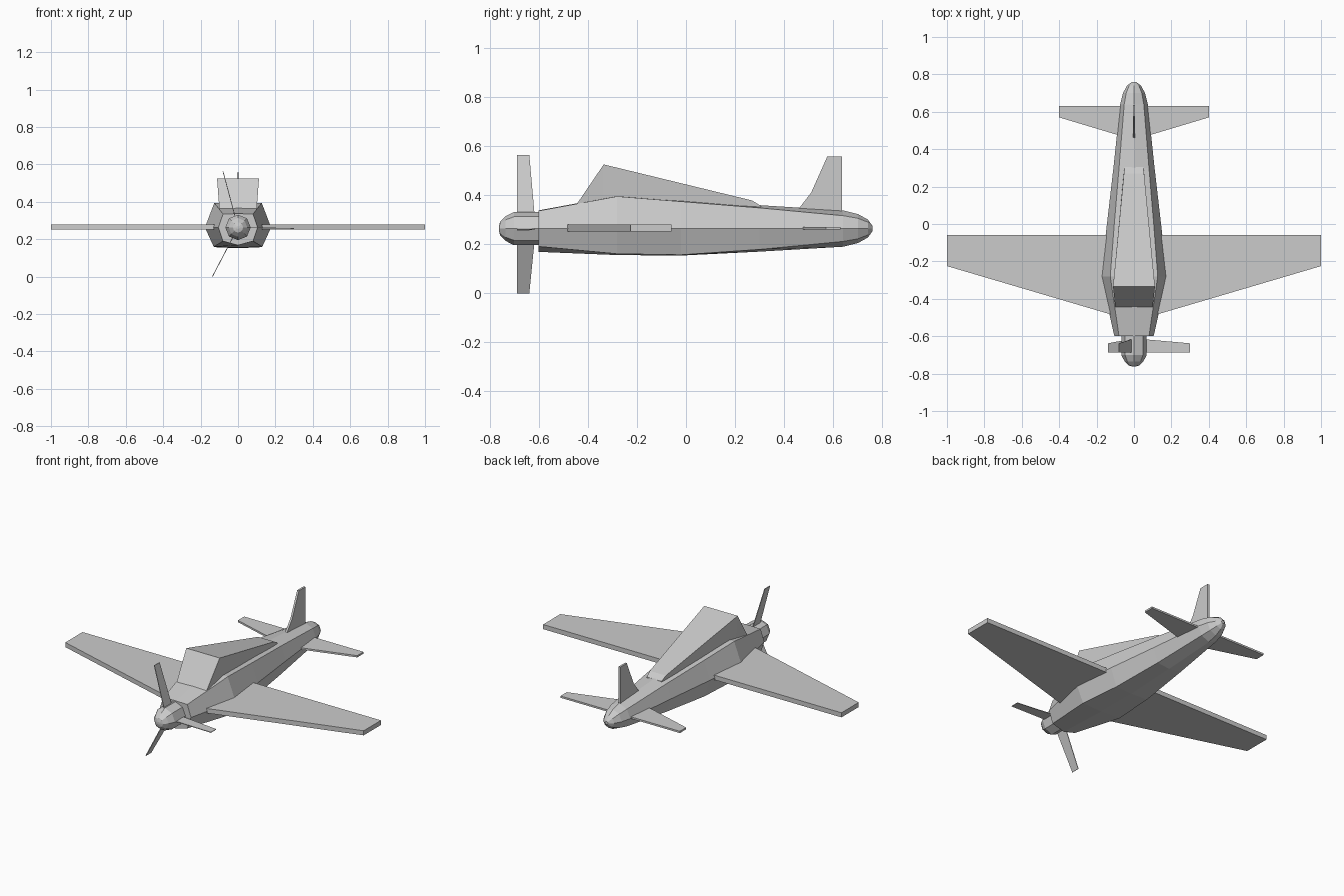
import bpy, bmesh
from math import sin, cos, radians, pi
from mathutils import Matrix

if "Cube" in bpy.data.objects:
    bpy.data.objects.remove(bpy.data.objects["Cube"])

AXIS_Z = 0.263


def make_object(name, bm):
    bmesh.ops.recalc_face_normals(bm, faces=bm.faces)
    mesh = bpy.data.meshes.new(name)
    bm.to_mesh(mesh)
    bm.free()
    ob = bpy.data.objects.new(name, mesh)
    bpy.context.collection.objects.link(ob)
    return ob


def loft(name, rings):
    """Skin closed rings of points and cap both ends."""
    bm = bmesh.new()
    loops = [[bm.verts.new(p) for p in ring] for ring in rings]
    n = len(loops[0])
    for a, b in zip(loops, loops[1:]):
        for i in range(n):
            j = (i + 1) % n
            bm.faces.new((a[i], a[j], b[j], b[i]))
    bm.faces.new(loops[0])
    bm.faces.new(loops[-1])
    return make_object(name, bm)


def octagon(y, r):
    return [(r * sin(i * pi / 4), y, AXIS_Z + r * cos(i * pi / 4)) for i in range(8)]


def hull_section(y, top, shoulder, side, chine, bottom):
    """Symmetric eight-point section; shoulder and chine are (x, z)."""
    half = [shoulder, (side, AXIS_Z), chine]
    pts = [(0, top)] + half + [(0, bottom)] + [(-x, z) for x, z in reversed(half)]
    return [(x, y, z) for x, z in pts]


# Fuselage: nose, widest section, belly, rounded octagonal tail
loft("fuselage", [
    hull_section(-0.60, 0.337, (0.080, 0.335), 0.105, (0.080, 0.190), 0.168),
    hull_section(-0.28, 0.396, (0.127, 0.394), 0.177, (0.130, 0.160), 0.155),
    hull_section(-0.02, 0.380, (0.107, 0.373), 0.147, (0.110, 0.156), 0.153),
    hull_section(0.30, 0.358, (0.080, 0.347), 0.110, (0.081, 0.178), 0.169),
    octagon(0.64, 0.074), octagon(0.70, 0.059), octagon(0.74, 0.037), octagon(0.76, 0.010),
])

# Spinner with a tapered front
loft("spinner", [octagon(-0.59, 0.068), octagon(-0.70, 0.068),
                 octagon(-0.735, 0.05), octagon(-0.757, 0.028), octagon(-0.762, 0.008)])

# Canopy wedge that slopes back to the spine
loft("canopy", [
    [(-0.10, -0.45, 0.355), (0.10, -0.45, 0.355), (0.10, -0.445, 0.362), (-0.10, -0.445, 0.362)],
    [(-0.095, -0.335, 0.34), (0.095, -0.335, 0.34), (0.112, -0.335, 0.524), (-0.112, -0.335, 0.524)],
    [(-0.055, 0.27, 0.33), (0.055, 0.27, 0.33), (0.054, 0.27, 0.377), (-0.054, 0.27, 0.377)],
    [(-0.05, 0.31, 0.33), (0.05, 0.31, 0.33), (0.05, 0.305, 0.355), (-0.05, 0.305, 0.355)],
])


def slab(name, plan, z0, z1):
    return loft(name, [[(x, y, z) for x, y in plan] for z in (z0, z1)])


# Wings and tailplane, left and right
for side, s in (("left", 1), ("right", -1)):
    slab(side + "_wing", [(0, -0.52), (s, -0.225), (s, -0.06), (0, -0.06)], 0.251, 0.279)
    slab(side + "_tailplane", [(0, 0.45), (s * 0.4, 0.57), (s * 0.4, 0.63), (0, 0.63)],
         0.259, 0.270)

# Tail fin
fin = [(0.44, 0.30), (0.46, 0.345), (0.51, 0.41), (0.575, 0.556), (0.636, 0.556), (0.636, 0.30)]
loft("tail_fin", [[(x, y, z) for y, z in fin] for x in (-0.006, 0.006)])

# Propeller blades: thin plates edge-on to the front
for i, (angle, length) in enumerate(((-1, 0.30), (105, 0.31), (242.5, 0.296))):
    blade = slab("propeller_blade_%d" % (i + 1),
                 [(0, -0.688), (length, -0.688), (length, -0.638), (0.04, -0.615), (0, -0.615)],
                 -0.002, 0.002)
    blade.data.transform(Matrix.Translation((0, 0, AXIS_Z)) @
                         Matrix.Rotation(radians(-angle), 4, 'Y'))
